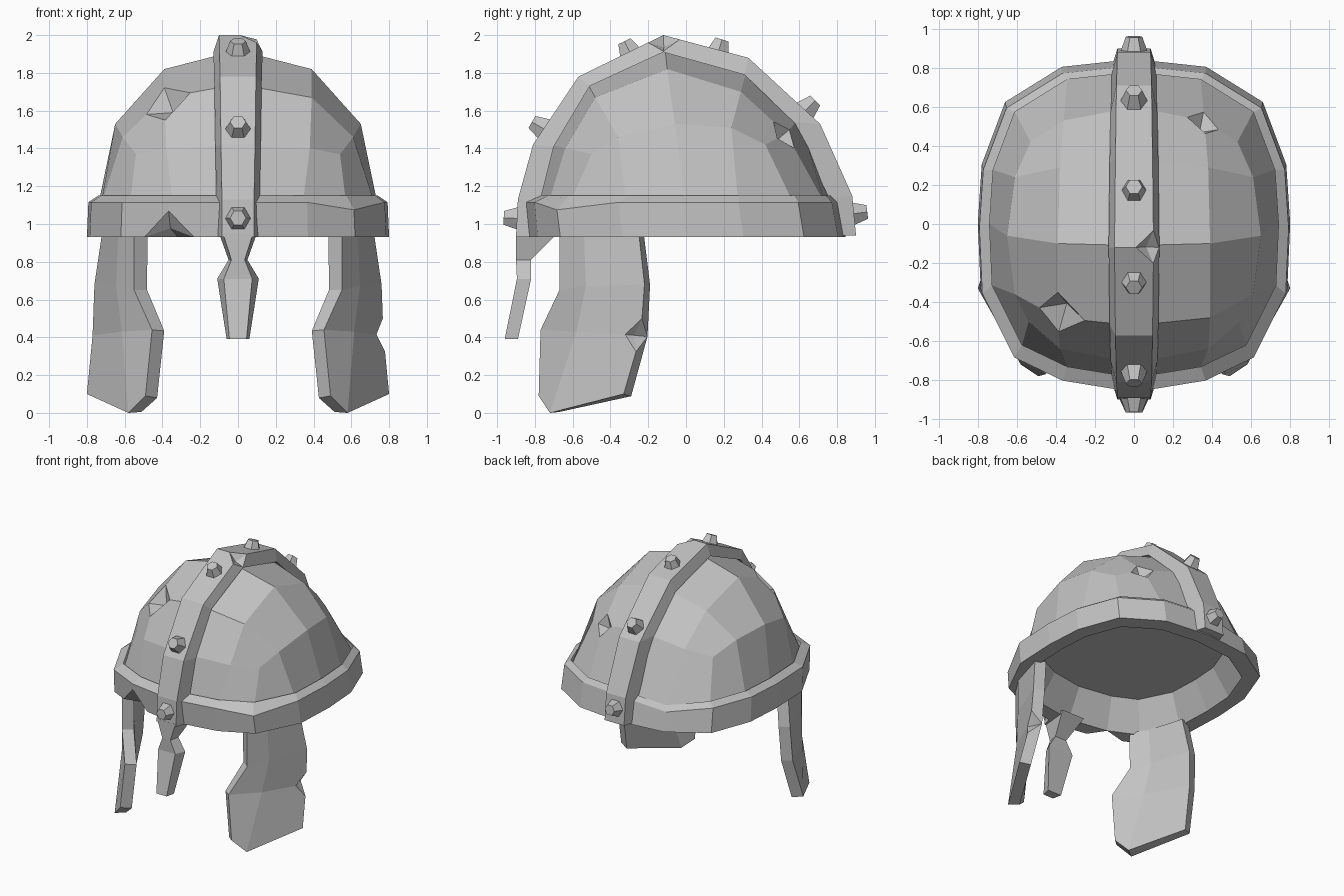
import bpy, bmesh
from mathutils import Vector

if "Cube" in bpy.data.objects:
    bpy.data.objects.remove(bpy.data.objects["Cube"], do_unlink=True)

iron = bpy.data.materials.new("worn iron grey")
iron.use_nodes = True
COLOUR = (0.54, 0.54, 0.54, 1)
iron.diffuse_color = COLOUR
iron.node_tree.nodes["Principled BSDF"].inputs["Base Color"].default_value = COLOUR


def finish(bm, name):
    bmesh.ops.recalc_face_normals(bm, faces=bm.faces[:])
    mesh = bpy.data.meshes.new(name)
    bm.to_mesh(mesh)
    bm.free()
    mesh.materials.append(iron)
    ob = bpy.data.objects.new(name, mesh)
    bpy.context.collection.objects.link(ob)


def loft(bm, rows, closed=True, caps=False):
    """Bridge rows of points with quads; returns the vertex rows."""
    vr = [[bm.verts.new(p) for p in row] for row in rows]
    n = len(rows[0])
    for a, b in zip(vr, vr[1:]):
        for i in range(n if closed else n - 1):
            j = (i + 1) % n
            bm.faces.new((a[i], a[j], b[j], b[i]))
    if caps:
        bm.faces.new(vr[0][::-1])
        bm.faces.new(vr[-1])
    return vr


def dent(bm, vert, size, push):
    """Cut a corner into a small facet and knock its centre inward."""
    centre = vert.co.copy()
    bmesh.ops.bevel(bm, geom=[vert], offset=size, segments=1, profile=0.5,
                    affect='VERTICES')
    bm.faces.ensure_lookup_table()
    face = min(bm.faces, key=lambda f: (f.calc_center_median() - centre).length)
    mid = bmesh.ops.poke(bm, faces=[face])["verts"][0]
    mid.co += Vector(push)


def mirrored(half):
    """Half a row (x from 0 outward) to a full row from -x to +x."""
    return [(-x, y, z) for x, y, z in half[:0:-1]] + list(half)


# Plan outline of the brim, front to back on one side, then the whole ring
half = [(0, -.85), (.37, -.79), (.62, -.67), (.785, -.34), (.80, 0),
        (.78, .30), (.66, .62), (.37, .80), (0, .84)]
ring = half + [(-x, y) for x, y in half[-2:0:-1]]


def loop(scale, z, shift=0):
    return [(x * scale, y * scale + shift, z) for x, y in ring]


# Brim: flat ceiling, inner wall, lower edge, leaning outer wall, sloped top
bm = bmesh.new()
vr = loft(bm, [loop(.72, 1.15), loop(.86, .93), loop(1, .93, .005),
               loop(.99, 1.115, -.02), loop(.925, 1.15)])
bm.faces.new(vr[0])
vr[3][2].co.z -= .04    # battered front corner
for row in vr[3:]:      # sagging top edge at the back
    row[9].co.z -= .04
dent(bm, vr[2][-1], .14, (0, .02, .01))
finish(bm, "brim")

# Dome: a square cap grid whose border drops to the brim ring
cap = [
    [(0, -.71, 1.42), (.38, -.64, 1.40), (.54, -.50, 1.37)],
    [(0, -.52, 1.74), (.39, -.48, 1.67), (.61, -.36, 1.46)],
    [(0, -.11, 1.92), (.39, -.10, 1.82), (.65, -.06, 1.53)],
    [(0, .32, 1.81), (.38, .29, 1.70), (.61, .24, 1.51)],
    [(0, .60, 1.56), (.36, .53, 1.48), (.53, .42, 1.42)],
]
bm = bmesh.new()
grid = loft(bm, [mirrored(r) for r in cap], closed=False)
border = (grid[0][2:] + [r[4] for r in grid[1:4]] + grid[4][::-1]
          + [r[0] for r in grid[3:0:-1]] + grid[0][:2])
base = [bm.verts.new(p) for p in loop(.925, 1.1)]
for i in range(16):
    j = (i + 1) % 16
    bm.faces.new((border[i], border[j], base[j], base[i]))
dent(bm, grid[1][1], .14, (.03, .05, -.05))
dent(bm, grid[4][3], .09, (-.02, -.05, -.04))
finish(bm, "dome")

# Crest: raised band running front to back over the dome
outer = [(-.90, .93), (-.89, 1.13), (-.81, 1.42), (-.57, 1.78), (-.12, 2.0),
         (.33, 1.88), (.71, 1.53), (.88, 1.15), (.90, .94)]
inner = [(-.80, .93), (-.77, 1.13), (-.70, 1.41), (-.51, 1.73), (-.12, 1.91),
         (.31, 1.79), (.57, 1.54), (.76, 1.13), (.80, .94)]
widths = [.085, .085, .09, .095, .10, .095, .09, .085, .085]
bm = bmesh.new()
vr = loft(bm, [[(-w - .03, q[0], q[1]), (-w, p[0], p[1]),
                (w, p[0], p[1]), (w + .03, q[0], q[1])]
               for p, q, w in zip(outer, inner, widths)], caps=True)
dent(bm, vr[4][2], .09, (-.02, 0, -.03))
finish(bm, "crest")

# Nose guard: waisted bar below the crest (height, front y, back y, half widths)
bm = bmesh.new()
loft(bm, [[(-wb, yb, z), (-wf, yf, z), (wf, yf, z), (wb, yb, z)]
          for z, yf, yb, wf, wb in [(.95, -.90, -.68, .08, .10),
                                    (.81, -.90, -.82, .035, .05),
                                    (.71, -.895, -.82, .075, .11),
                                    (.39, -.96, -.89, .045, .06)]], caps=True)
finish(bm, "nose_guard")

# Cheek guards: folded plates, the left one nicked at its rear edge
cheek = [
    [(.55, -.67, .95), (.635, -.54, .95), (.72, -.25, .95)],
    [(.55, -.67, .65), (.645, -.53, .67), (.76, -.22, .68)],
    [(.455, -.77, .44), (.615, -.58, .43), (.77, -.24, .41)],
    [(.49, -.78, .09), (.58, -.72, .0), (.80, -.33, .10)],
]
for side, name in ((1, "left_cheek_guard"), (-1, "right_cheek_guard")):
    bm = bmesh.new()
    vr = loft(bm, [[(x * side, y, z) for x, y, z in r] for r in cheek], closed=False)
    bmesh.ops.recalc_face_normals(bm, faces=bm.faces[:])
    if sum(f.normal.x for f in bm.faces) * side < 0:
        bmesh.ops.reverse_faces(bm, faces=bm.faces[:])
    # inner skin offset along the vertex normals, then joined around the edge
    bm.normal_update()
    inside = {v: bm.verts.new(v.co - v.normal * .085) for v in bm.verts[:]}
    for v in inside.values():
        v.co.z = max(v.co.z, .005)
    edges = [e for e in bm.edges if e.is_boundary]
    for f in bm.faces[:]:
        bm.faces.new([inside[v] for v in reversed(f.verts)])
    for e in edges:
        a, b = e.verts
        bm.faces.new((a, b, inside[b], inside[a]))
    if side > 0:
        dent(bm, vr[2][2], .09, (-.03, -.02, 0))
    finish(bm, name)

# Studs: six-sided rivets along the crest (y, z and outward direction)
studs = [(-.895, 1.03, -1, .03), (-.755, 1.505, -.87, .5), (-.295, 1.905, -.44, .9),
         (.17, 1.91, .3, .95), (.635, 1.605, .71, .7), (.89, 1.055, .97, .12)]
for i, (y, z, dy, dz) in enumerate(studs):
    bm = bmesh.new()
    bmesh.ops.create_cone(bm, cap_ends=True, segments=6, radius1=.074,
                          radius2=.042, depth=.09)
    out = Vector((0, dy, dz)).normalized()
    across = Vector((1, 0, 0))
    along = out.cross(across)
    for v in bm.verts:
        c = v.co.copy()
        v.co = Vector((0, y, z)) + across * c.y + along * c.x + out * (c.z + .025)
    finish(bm, f"crest_stud_{i + 1}")
